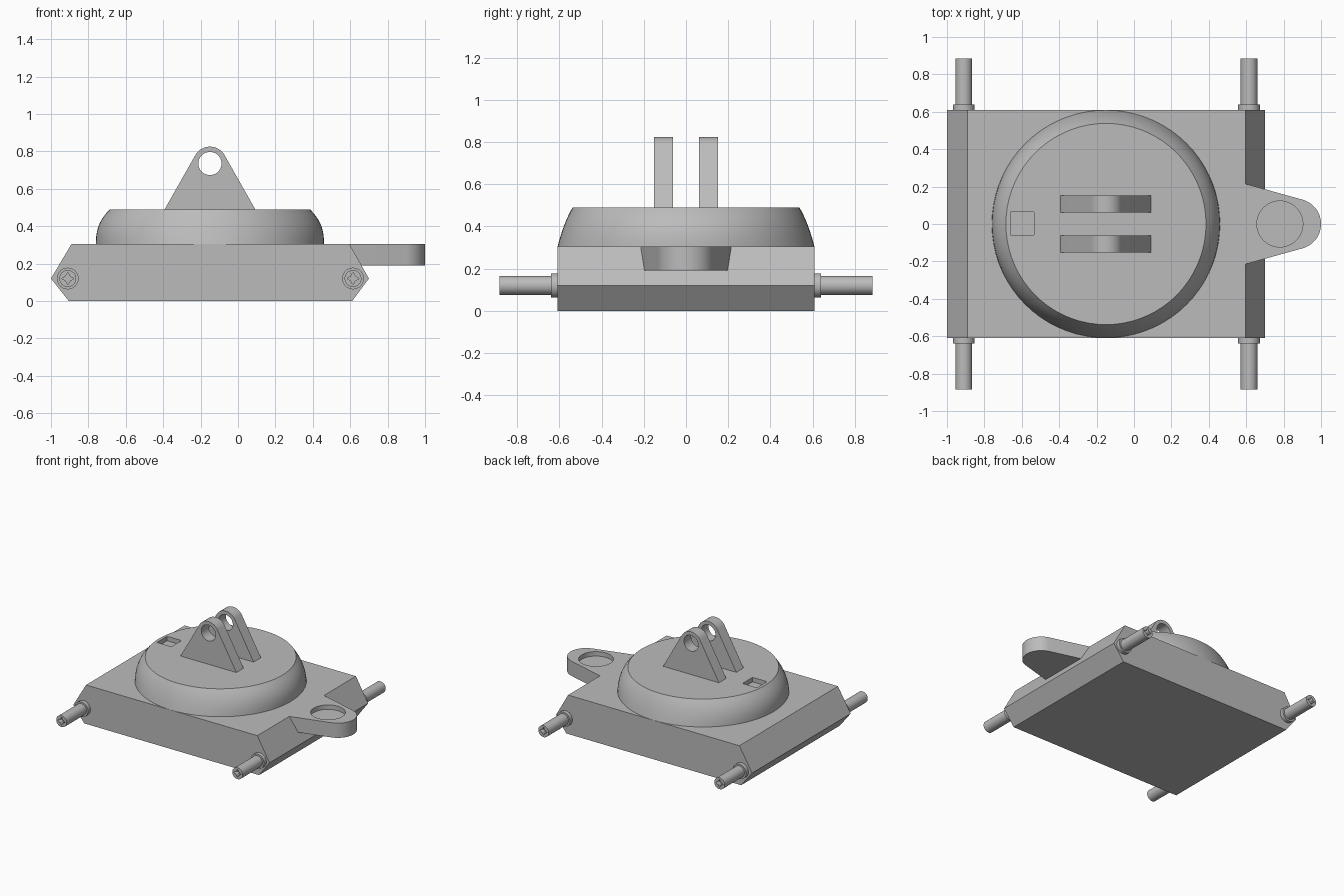
import bpy, bmesh
from math import pi, sin, cos, radians, atan2, acos, hypot

cube = bpy.data.objects.get("Cube")
if cube:
    bpy.data.objects.remove(cube, do_unlink=True)

grey = bpy.data.materials.new("plain grey")
grey.use_nodes = True
COLOR = (0.5, 0.5, 0.5, 1)
grey.diffuse_color = COLOR
grey.node_tree.nodes["Principled BSDF"].inputs["Base Color"].default_value = COLOR


def finish(name, bm):
    bmesh.ops.recalc_face_normals(bm, faces=bm.faces)
    mesh = bpy.data.meshes.new(name)
    bm.to_mesh(mesh)
    bm.free()
    mesh.materials.append(grey)
    ob = bpy.data.objects.new(name, mesh)
    bpy.context.collection.objects.link(ob)
    return ob


def loft(name, rings):
    """Skin a list of equal-length closed rings and cap both ends."""
    bm = bmesh.new()
    loops = [[bm.verts.new(p) for p in ring] for ring in rings]
    n = len(loops[0])
    for a, b in zip(loops, loops[1:]):
        for i in range(n):
            j = (i + 1) % n
            bm.faces.new((a[i], a[j], b[j], b[i]))
    bm.faces.new(loops[0])
    bm.faces.new(loops[-1])
    return finish(name, bm)


def prism(name, outline, axis, lo, hi):
    """Extrude a 2D outline: (x, z) along y or (x, y) along z."""
    place = (lambda p, t: (p[0], t, p[1])) if axis == "y" else (lambda p, t: (p[0], p[1], t))
    return loft(name, [[place(p, t) for p in outline] for t in (lo, hi)])


def arc(cx, cy, r, start, end, n):
    return [(cx + r * cos(start + (end - start) * i / n),
             cy + r * sin(start + (end - start) * i / n)) for i in range(n + 1)]


def circle(cx, cy, r, n=40):
    return arc(cx, cy, r, 0, 2 * pi, n)[:-1]


def tangent_angle(cx, cy, r, px, py):
    """Angle on a circle where the line from an outside point touches it."""
    dx, dy = px - cx, py - cy
    return atan2(dy, dx) + acos(r / hypot(dx, dy))


def cut(ob, cutter):
    mod = ob.modifiers.new("cut", "BOOLEAN")
    mod.operation, mod.solver, mod.object = "DIFFERENCE", "EXACT", cutter
    bpy.context.view_layer.objects.active = ob
    bpy.ops.object.modifier_apply(modifier=mod.name)
    bpy.data.objects.remove(cutter, do_unlink=True)


def smooth(ob):
    bpy.ops.object.select_all(action="DESELECT")
    ob.select_set(True)
    bpy.context.view_layer.objects.active = ob
    bpy.ops.object.shade_smooth_by_angle(angle=radians(30))


# Base block with pointed left and right sides
prism("base", [(-1, .12), (-.89, .305), (.595, .305), (.70, .12), (.61, 0), (-.905, 0)],
      "y", -.61, .61)

# Round raised cover: bulging towards the sides, straighter front and back
CX = -.15
rings = []
STEPS = 8
for k in range(STEPS + 1):
    t = k / STEPS
    rx = .535 + .075 * (1 - t ** 2.6)
    ry = .61 - .072 * (.7 * t + .3 * t ** 2.6)
    rings.append([(CX + rx * cos(a), ry * sin(a), .30 + .19 * t)
                  for a in (2 * pi * i / 72 for i in range(72))])
cover = loft("cover", rings)
cut(cover, prism("notch_cutter", [(-.66, -.06), (-.535, -.06), (-.535, .065), (-.66, .065)],
                 "z", .455, .6))
smooth(cover)

# Pair of upright mounting fins with pivot holes
HZ, FR = .735, .09
right = tangent_angle(CX, HZ, FR, .095, .49)
fin_outline = [(-.395, .485), (.095, .485)] + arc(CX, HZ, FR, right, pi - right, 20)
for name, side in (("front_fin", -1), ("back_fin", 1)):
    fin = prism(name, fin_outline, "y", side * .062, side * .152)
    cut(fin, prism("pivot_cutter", circle(CX, HZ, .062), "y", side * .03, side * .2))
    smooth(fin)

# Tapered lug with a shallow round recess
LX, LR = .865, .135
edge = tangent_angle(LX, 0, LR, .595, -.215)
lug_outline = [(.5, .24), (.5, -.24), (.595, -.215)]
lug_outline += arc(LX, 0, LR, edge, -edge, 28) + [(.595, .215)]
lug = prism("lug", lug_outline, "z", .19, .305)
cut(lug, prism("recess_cutter", circle(.78, 0, .123, 48), "z", .27, .4))
smooth(lug)

# Four corner pins with collars and cross-shaped sockets
for x, x_name in ((-.91, "right"), (.615, "left")):
    for s, y_name in ((-1, "front"), (1, "back")):
        label = f"{y_name}_{x_name}"
        collar = prism(label + "_collar", circle(x, .12, .058, 32), "y", s * .58, s * .64)
        pin = prism(label + "_pin", circle(x, .12, .045, 32), "y", s * .6, s * .885)
        star = [(x + r * cos(a), .12 + r * sin(a))
                for i in range(8)
                for r, a in [((.033, .017)[i % 2], i * pi / 4)]]
        cut(pin, prism("socket_cutter", star, "y", s * .85, s * .95))
        smooth(collar)
        smooth(pin)
